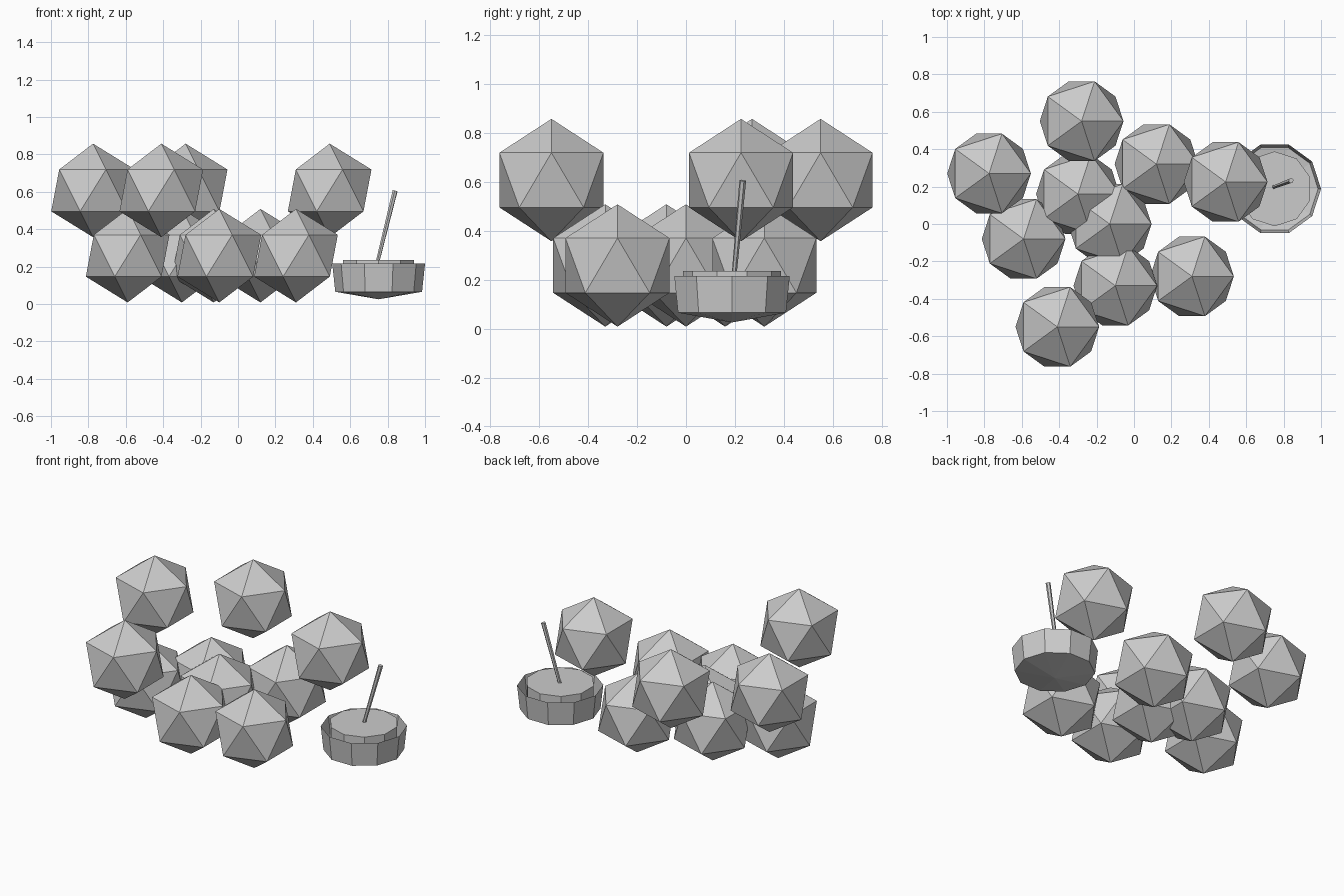
import bpy
import bmesh
import math
from mathutils import Vector

cube = bpy.data.objects.get("Cube")
if cube:
    bpy.data.objects.remove(cube, do_unlink=True)

# Single plain grey
grey = bpy.data.materials.new("plain_grey")
grey.use_nodes = True
grey.diffuse_color = (0.6, 0.6, 0.6, 1)
grey.node_tree.nodes["Principled BSDF"].inputs["Base Color"].default_value = (0.6, 0.6, 0.6, 1)


def add_object(name, bm, location):
    mesh = bpy.data.meshes.new(name)
    bm.to_mesh(mesh)
    bm.free()
    mesh.materials.append(grey)
    obj = bpy.data.objects.new(name, mesh)
    obj.location = location
    bpy.context.collection.objects.link(obj)
    return obj


def ring(bm, radius, z, sides, turn=0.0):
    step = math.tau / sides
    return [bm.verts.new((radius * math.cos(i * step + turn),
                          radius * math.sin(i * step + turn), z)) for i in range(sides)]


def bridge(bm, low, high):
    n = len(low)
    for i in range(n):
        j = (i + 1) % n
        bm.faces.new((low[i], low[j], high[j], high[i]))


# Twenty-sided balls in two layers
BALL_RADIUS = 0.25
layers = {
    0.258: [(0.12, 0.32), (-0.30, 0.16), (-0.59, -0.08),
            (-0.13, 0.0), (-0.10, -0.33), (0.31, -0.28)],
    0.607: [(-0.775, 0.27), (-0.28, 0.55), (0.49, 0.225), (-0.41, -0.55)],
}
for z, spots in layers.items():
    for x, y in spots:
        bm = bmesh.new()
        bmesh.ops.create_icosphere(bm, subdivisions=1, radius=BALL_RADIUS)
        add_object("ball", bm, (x, y, z))

# Open bowl with a shallow pointed base
SIDES = 10
bowl_centre = (0.752, 0.188, 0)
bm = bmesh.new()
base = ring(bm, 0.232, 0.065, SIDES)
rim = ring(bm, 0.248, 0.215, SIDES)
bridge(bm, base, rim)
tip = bm.verts.new((0, 0, 0.025))
for i in range(SIDES):
    bm.faces.new((base[(i + 1) % SIDES], base[i], tip))
add_object("bowl", bm, bowl_centre)

# Raised filling inside the bowl
bm = bmesh.new()
bottom = ring(bm, 0.2, 0.075, SIDES, math.pi / SIDES)
top = ring(bm, 0.2, 0.236, SIDES, math.pi / SIDES)
bridge(bm, bottom, top)
bm.faces.new(top)
bm.faces.new(list(reversed(bottom)))
add_object("bowl_filling", bm, bowl_centre)

# Leaning stick
start, end = Vector((0.74, 0.195, 0.2)), Vector((0.84, 0.232, 0.605))
lean = end - start
bm = bmesh.new()
bmesh.ops.create_cone(bm, cap_ends=True, segments=6, radius1=0.01,
                      radius2=0.014, depth=lean.length)
stick = add_object("stick", bm, (start + end) / 2)
stick.rotation_mode = "QUATERNION"
stick.rotation_quaternion = lean.to_track_quat("Z", "Y")
